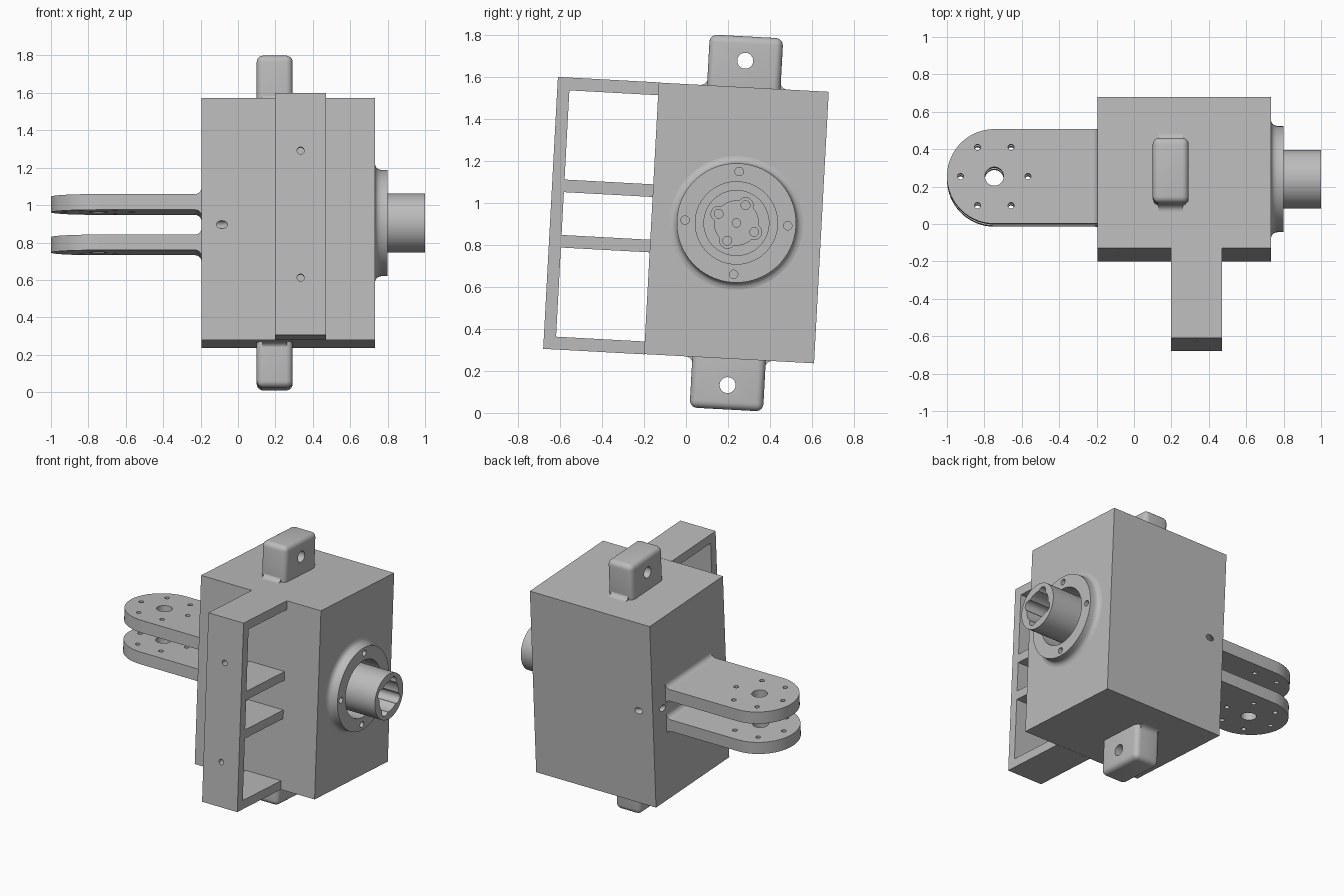
import bpy
import bmesh
from math import cos, sin, pi, radians
from mathutils import Matrix, Vector

if "Cube" in bpy.data.objects:
    bpy.data.objects.remove(bpy.data.objects["Cube"])

GREY = bpy.data.materials.new("light grey")
GREY.use_nodes = True
GREY.diffuse_color = (0.5, 0.5, 0.5, 1)
GREY.node_tree.nodes["Principled BSDF"].inputs["Base Color"].default_value = (0.5, 0.5, 0.5, 1)

# The whole assembly leans slightly about the shaft axis
LEAN = Matrix.Translation((0, 0.24, 0.904)) @ Matrix.Rotation(radians(-3.1), 4, 'X')
parts = []


def finish(name, bm):
    bmesh.ops.recalc_face_normals(bm, faces=bm.faces)
    mesh = bpy.data.meshes.new(name)
    bm.to_mesh(mesh)
    bm.free()
    mesh.materials.append(GREY)
    obj = bpy.data.objects.new(name, mesh)
    bpy.context.collection.objects.link(obj)
    obj.matrix_world = LEAN
    parts.append(obj)
    return obj


def prism(name, pts, axis, lo, hi, matrix=Matrix()):
    """Extrude a 2D outline along an axis from lo to hi."""
    place = {'x': lambda p, q, h: (h, p, q),
             'y': lambda p, q, h: (p, h, q),
             'z': lambda p, q, h: (p, q, h)}[axis]
    bm = bmesh.new()
    face = bm.faces.new([bm.verts.new(place(p, q, lo)) for p, q in pts])
    ext = bmesh.ops.extrude_face_region(bm, geom=[face])
    shift = Vector(place(0, 0, hi - lo))
    bmesh.ops.translate(bm, vec=shift, verts=[v for v in ext["geom"] if isinstance(v, bmesh.types.BMVert)])
    bmesh.ops.transform(bm, matrix=matrix, verts=bm.verts)
    return finish(name, bm)


def arc(cx, cy, r, a0, a1, n):
    return [(cx + r * cos(a0 + (a1 - a0) * i / n), cy + r * sin(a0 + (a1 - a0) * i / n)) for i in range(n + 1)]


def circle(cx, cy, r, n=32):
    return arc(cx, cy, r, 0, 2 * pi, n)[:-1]


def rect(p0, p1, q0, q1):
    return [(p0, q0), (p1, q0), (p1, q1), (p0, q1)]


def fillet(name, axis, corner, sp, sq, r, lo, hi):
    """Concave strip filling an inside corner, opening towards signs sp, sq."""
    p, q = corner
    curve = [(p + sp * r * (1 - sin(t)), q + sq * r * (1 - cos(t)))
             for t in [pi / 2 * i / 8 for i in range(9)]]
    back = [(p - sp * 0.01, q + sq * r), (p - sp * 0.01, q - sq * 0.01), (p + sp * r, q - sq * 0.01)]
    return prism(name, curve + back, axis, lo, hi)


def revolve(name, profile, steps=64):
    """Spin a closed (x, radius) profile about the shaft axis."""
    bm = bmesh.new()
    face = bm.faces.new([bm.verts.new((x, 0, r)) for x, r in profile])
    edges = list(face.edges)
    bmesh.ops.delete(bm, geom=[face], context='FACES_ONLY')
    bmesh.ops.spin(bm, geom=list(bm.verts) + edges, cent=(0, 0, 0), axis=(1, 0, 0),
                   angle=2 * pi, steps=steps, use_merge=True)
    bmesh.ops.remove_doubles(bm, verts=bm.verts, dist=0.0001)
    return finish(name, bm)


def apply_modifiers(obj):
    bpy.context.view_layer.update()
    new = bpy.data.meshes.new_from_object(obj.evaluated_get(bpy.context.evaluated_depsgraph_get()))
    obj.modifiers.clear()
    obj.data = new


def cut(obj, *cutters):
    for c in cutters:
        mod = obj.modifiers.new("cut", 'BOOLEAN')
        mod.operation = 'DIFFERENCE'
        mod.solver = 'EXACT'
        mod.object = c
        apply_modifiers(obj)
        parts.remove(c)
        bpy.data.objects.remove(c)


# Main housing with a bearing recess and two diagonal corner holes
X0, X1, D, H = -0.195, 0.732, 0.405, 0.647
body = prism("housing", rect(X0, X1, -D, D), 'z', -H, H)
cut(body, prism("recess_cutter", circle(0, 0, 0.196, 64), 'x', 0.66, 0.9))
for side, v in ((-1, -0.03), (1, 0.015)):
    turn = Matrix.Translation((-0.14, side * 0.35, v)) @ Matrix.Rotation(side * pi / 4, 4, 'Z')
    cut(body, prism("corner_cutter", circle(0, 0, 0.021, 24), 'x', -0.2, 0.2, turn))

# Front frame: wall and four shelves with open sides
frame = prism("front_frame", rect(0.198, 0.47, -0.886, -D + 0.005), 'z', -H - 0.001, H + 0.001)
for lo, hi in ((0.162, 0.587), (-0.102, 0.102), (-0.587, -0.162)):
    cut(frame, prism("window_cutter", rect(-0.828, -0.3, lo, hi), 'x', 0, 0.7))
for v in (-0.34, 0.34):
    cut(frame, prism("screw_cutter", circle(0.335, v, 0.019, 24), 'y', -1, -0.8))

# Forked arm: two round-ended plates with a bolt circle
CX, CY, R = -0.747, 0.007, 0.253
outline = [(X0 + 0.02, CY - R), (X0 + 0.02, CY + R)] + arc(CX, CY, R, pi / 2, 3 * pi / 2, 32)
for name, lo, hi in (("upper_fork_plate", 0.058, 0.142), ("lower_fork_plate", -0.158, -0.075)):
    plate = prism(name, outline, 'z', lo, hi)
    cut(plate, prism("pivot_cutter", circle(CX, CY, 0.05), 'z', -0.5, 0.5))
    for i in range(6):
        a = i * pi / 3
        cut(plate, prism("bolt_cutter", circle(CX + 0.18 * cos(a), CY + 0.18 * sin(a), 0.016, 20), 'z', -0.5, 0.5))
    for edge, s in ((lo, -1), (hi, 1)):
        fillet(name + "_fillet", 'y', (X0, edge), -1, s, 0.035, CY - R, CY + R)

# Top and bottom mounting lugs
for name, s in (("top_lug", 1), ("bottom_lug", -1)):
    lo, hi = sorted((s * 0.55, s * 0.889))
    lug = prism(name, rect(0.1, 0.292, -0.175, 0.175), 'z', lo, hi)
    bev = lug.modifiers.new("round", 'BEVEL')
    bev.width = 0.035
    bev.segments = 5
    apply_modifiers(lug)
    cut(lug, prism("lug_cutter", circle(0, s * 0.773, 0.038), 'x', 0, 0.5))
    for side in (-1, 1):
        fillet(name + "_fillet", 'x', (side * 0.173, s * H), side, s, 0.035, 0.13, 0.262)

# Shaft flange with a flared foot and four screw holes
flange = revolve("shaft_flange", [(0.7, 0.196), (0.7, 0.318), (0.732, 0.318), (0.735, 0.304), (0.743, 0.293),
                                  (0.754, 0.287), (0.768, 0.284), (0.80, 0.284), (0.80, 0.196)])
for i in range(4):
    a = i * pi / 2
    cut(flange, prism("screw_cutter", circle(0.245 * cos(a), 0.245 * sin(a), 0.02, 24), 'x', 0.76, 0.9))

# Hollow output shaft with a four-lobed bore and a drilled floor
shaft = prism("output_shaft", circle(0, 0, 0.157, 64), 'x', 0.64, 1.0)
lobes = [(0.095 * cos(a), 0.095 * sin(a)) for a in [radians(66 + 90 * i) for i in range(4)]]
cut(shaft, prism("bore_cutter", circle(0, 0, 0.105, 64), 'x', 0.75, 1.1))
for p, q in lobes:
    cut(shaft, prism("lobe_cutter", circle(p, q, 0.036), 'x', 0.75, 1.1))
    cut(shaft, prism("screw_cutter", circle(p, q, 0.021, 24), 'x', 0.7, 0.9))
cut(shaft, prism("centre_cutter", circle(0, 0, 0.02, 24), 'x', 0.7, 0.9))

# Smooth the rounded surfaces, keep edges sharp
bpy.ops.object.select_all(action='DESELECT')
for obj in parts:
    obj.select_set(True)
bpy.context.view_layer.objects.active = body
bpy.ops.object.shade_smooth_by_angle(angle=radians(30))
